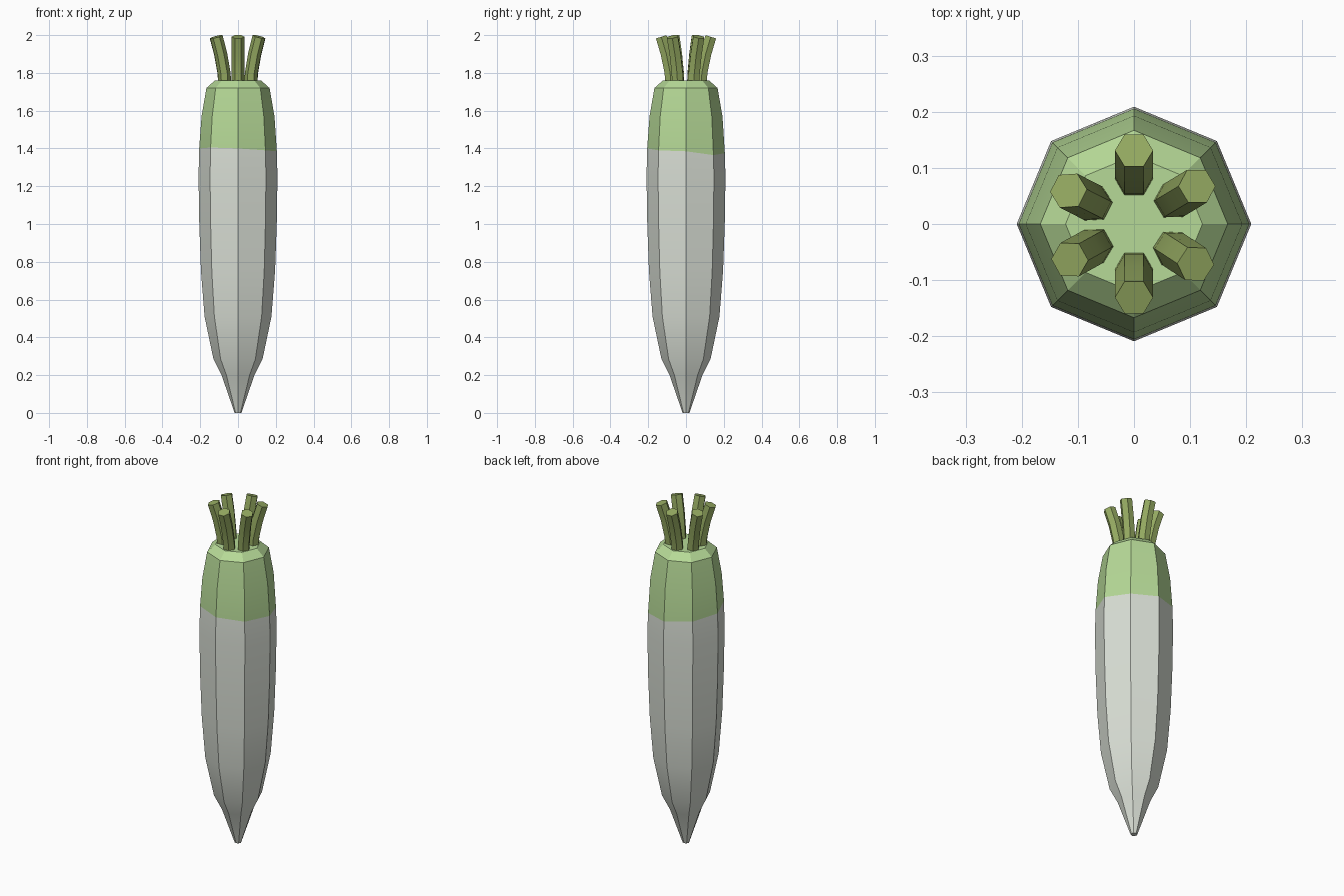
import bpy, bmesh, math
from mathutils import Vector

if "Cube" in bpy.data.objects:
    bpy.data.objects.remove(bpy.data.objects["Cube"])


def material(name, rgb):
    m = bpy.data.materials.new(name)
    m.diffuse_color = (*rgb, 1)
    m.use_nodes = True
    m.node_tree.nodes["Principled BSDF"].inputs["Base Color"].default_value = m.diffuse_color
    return m


WHITE = material("root white", (0.70, 0.74, 0.67))
GREEN = material("shoulder green", (0.47, 0.70, 0.31))
STEM = material("stem olive green", (0.30, 0.40, 0.12))


def loft(name, rings, mats, pick=lambda i: 0):
    """Skin a list of vertex rings, cap both ends; pick gives the material per band."""
    bm = bmesh.new()
    vr = [[bm.verts.new(p) for p in ring] for ring in rings]
    n = len(rings[0])
    for i in range(len(vr) - 1):
        for k in range(n):
            j = (k + 1) % n
            bm.faces.new((vr[i][k], vr[i][j], vr[i + 1][j], vr[i + 1][k])).material_index = pick(i)
    bm.faces.new(vr[0][::-1]).material_index = pick(0)
    bm.faces.new(vr[-1]).material_index = pick(len(vr) - 2)
    bmesh.ops.recalc_face_normals(bm, faces=bm.faces)
    me = bpy.data.meshes.new(name)
    bm.to_mesh(me)
    bm.free()
    for m in mats:
        me.materials.append(m)
    ob = bpy.data.objects.new(name, me)
    bpy.context.collection.objects.link(ob)
    bpy.ops.object.select_all(action='DESELECT')
    ob.select_set(True)
    bpy.context.view_layer.objects.active = ob
    bpy.ops.object.shade_smooth_by_angle(angle=math.radians(30))
    return ob


# Root: eight-sided body, with a slightly uneven ring where the colour changes
profile = [(0.018, 0), (0.087, 0.2), (0.13, 0.285), (0.177, 0.51), (0.196, 0.75),
           (0.205, 1.0), (0.209, 1.25), (0.2055, 1.39), (0.193, 1.57), (0.167, 1.72), (0.122, 1.76)]
LINE = 7
wave = [-0.005, -0.025, -0.015, 0.0, 0.01, 0.015, 0.01, 0.0]
rings = []
for i, (r, z) in enumerate(profile):
    rings.append([(r * math.cos(k * math.pi / 4), r * math.sin(k * math.pi / 4),
                   z + (wave[k] if i == LINE else 0)) for k in range(8)])
loft("root", rings, [WHITE, GREEN], lambda i: int(i >= LINE))

# Cut leaf stems: six-sided, curving outwards, ends square to the path
path = [(0.078, 1.72, 0), (0.084, 1.80, 5), (0.104, 1.90, 13), (0.131, 1.991, 17)]
for s, deg in enumerate((31, 90, 153, 209, 270, 327)):
    a = math.radians(deg)
    out = Vector((math.cos(a), math.sin(a), 0))
    side = Vector((-math.sin(a), math.cos(a), 0))
    rings = []
    for r, z, tilt in path:
        t = math.radians(tilt)
        u = out * math.cos(t) - Vector((0, 0, math.sin(t)))
        c = out * r + Vector((0, 0, z))
        rings.append([c + 0.034 * (side * math.cos(k * math.pi / 3) + u * math.sin(k * math.pi / 3))
                      for k in range(6)])
    loft(f"leaf_stem_{s + 1}", rings, [STEM])
